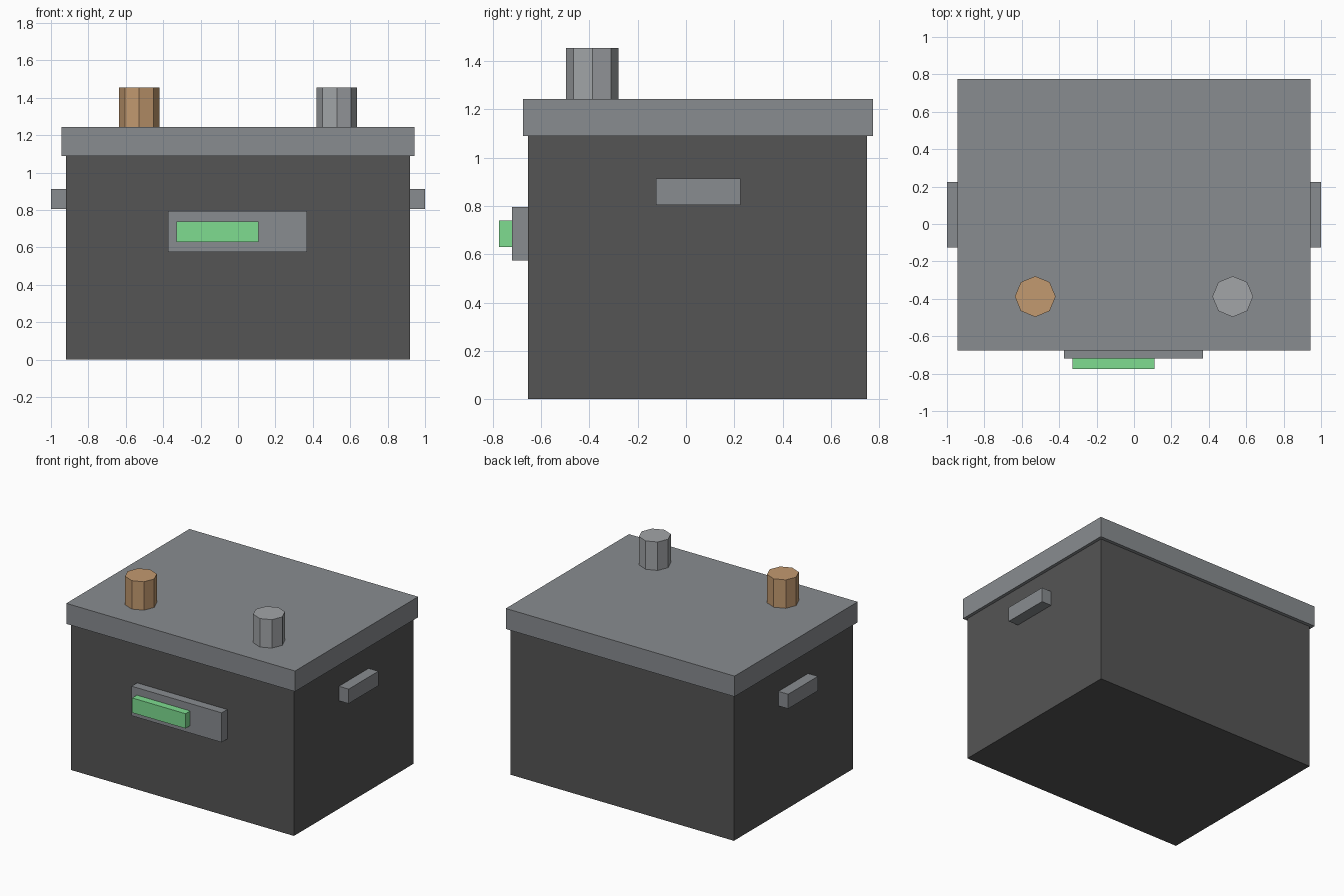
import bpy
import bmesh
from mathutils import Matrix, Vector

if "Cube" in bpy.data.objects:
    bpy.data.objects.remove(bpy.data.objects["Cube"])


def material(name, rgb):
    mat = bpy.data.materials.new(name)
    mat.diffuse_color = (*rgb, 1.0)
    mat.use_nodes = True
    mat.node_tree.nodes["Principled BSDF"].inputs["Base Color"].default_value = mat.diffuse_color
    return mat


def finish(name, bm, mat):
    mesh = bpy.data.meshes.new(name)
    bm.to_mesh(mesh)
    bm.free()
    obj = bpy.data.objects.new(name, mesh)
    bpy.context.collection.objects.link(obj)
    if mat:
        mesh.materials.append(mat)
    return obj


def box(name, x, y, z, mat=None):
    """Box spanning the given (min, max) ranges."""
    lo, hi = Vector((x[0], y[0], z[0])), Vector((x[1], y[1], z[1]))
    bm = bmesh.new()
    bmesh.ops.create_cube(bm, size=1.0)
    bmesh.ops.scale(bm, vec=hi - lo, verts=bm.verts)
    bmesh.ops.translate(bm, vec=(lo + hi) / 2, verts=bm.verts)
    return finish(name, bm, mat)


def post(name, x, y, z, radius, mat=None):
    """Eight-sided upright post spanning z."""
    bm = bmesh.new()
    bmesh.ops.create_cone(bm, cap_ends=True, segments=8, radius1=radius,
                          radius2=radius, depth=z[1] - z[0],
                          matrix=Matrix.Translation((x, y, sum(z) / 2)))
    return finish(name, bm, mat)


dark = material("dark_casing", (0.09, 0.09, 0.09))
steel = material("steel_grey", (0.25, 0.265, 0.28))
light = material("light_metal", (0.36, 0.375, 0.39))
copper = material("copper", (0.54, 0.32, 0.16))
green = material("green_light", (0.21, 0.72, 0.28))

# Casing and overhanging lid
box("casing", (-0.92, 0.92), (-0.655, 0.75), (0, 1.09), dark)
box("lid", (-0.943, 0.943), (-0.675, 0.775), (1.09, 1.243), steel)

# Front charge gauge
box("gauge_plate", (-0.373, 0.37), (-0.72, -0.655), (0.575, 0.795), steel)
box("gauge_bar", (-0.33, 0.11), (-0.775, -0.72), (0.63, 0.74), green)

# Side handles
for side, s in (("left", -1), ("right", 1)):
    box(side + "_handle", sorted((s * 0.92, s * 1.0)), (-0.125, 0.225),
        (0.805, 0.913), steel)

# Terminals on the lid
for side, x, mat in (("left", -0.528, copper), ("right", 0.528, light)):
    post(side + "_terminal", x, -0.388, (1.243, 1.455), 0.109, mat)
